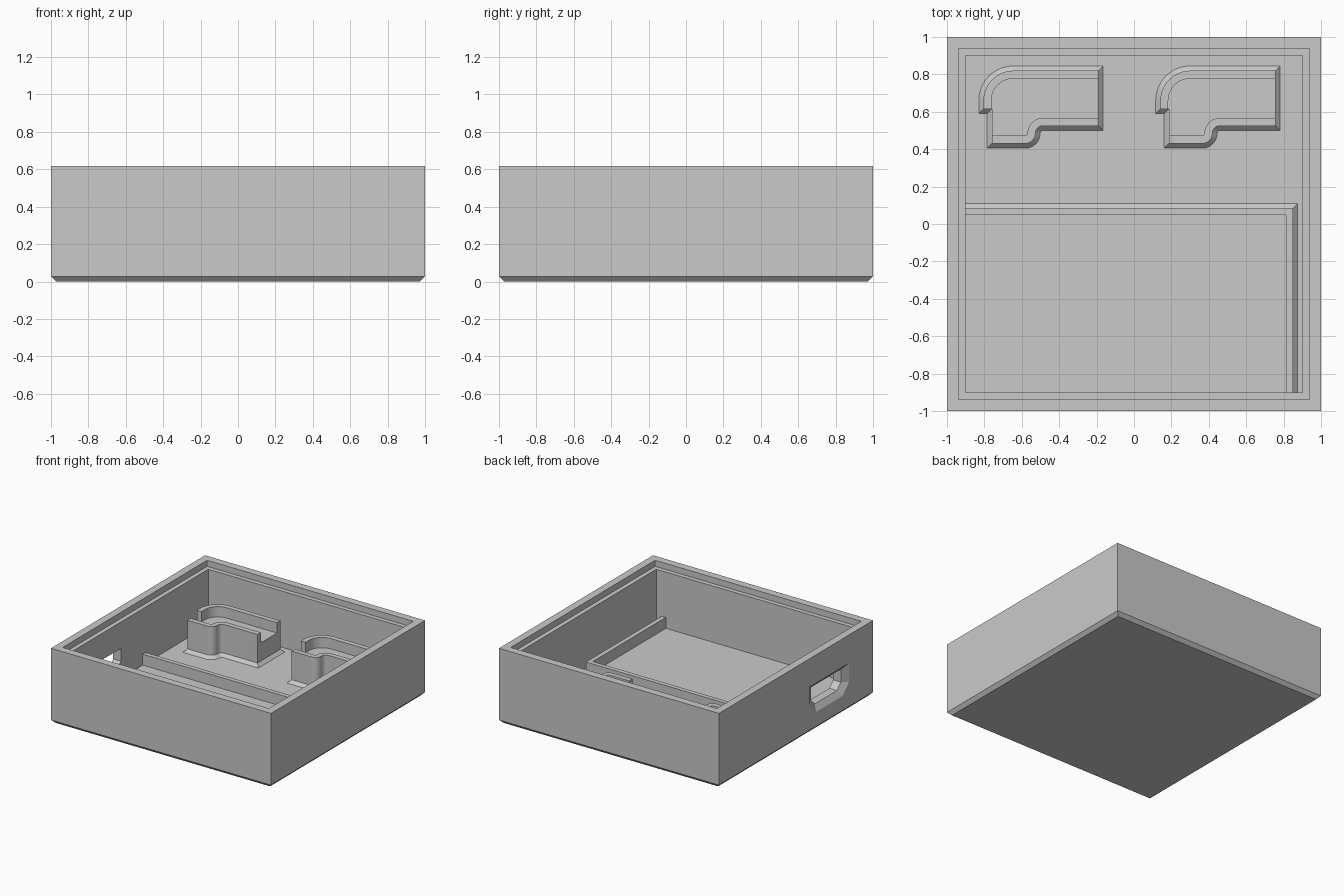
import bpy, bmesh, math
from mathutils import Vector

cube = bpy.data.objects.get("Cube")
if cube:
    bpy.data.objects.remove(cube, do_unlink=True)

grey = bpy.data.materials.new("plain grey")
grey.use_nodes = True
tone = (0.59, 0.59, 0.59, 1)
grey.diffuse_color = tone
grey.node_tree.nodes["Principled BSDF"].inputs["Base Color"].default_value = tone

FLOOR, FLARE, WALL = 0.105, 0.025, 0.042


def loft(name, rings):
    """Join rings of equal point count into one closed solid."""
    bm = bmesh.new()
    loops = [[bm.verts.new(p) for p in ring] for ring in rings]
    n = len(loops[0])
    for a, b in zip(loops, loops[1:]):
        for i in range(n):
            j = (i + 1) % n
            bm.faces.new((a[i], a[j], b[j], b[i]))
    bm.faces.new(loops[0][::-1])
    bm.faces.new(loops[-1])
    bmesh.ops.recalc_face_normals(bm, faces=bm.faces)
    mesh = bpy.data.meshes.new(name)
    bm.to_mesh(mesh)
    bm.free()
    mesh.materials.append(grey)
    ob = bpy.data.objects.new(name, mesh)
    bpy.context.collection.objects.link(ob)
    return ob


def smooth(ob):
    bpy.ops.object.select_all(action="DESELECT")
    ob.select_set(True)
    bpy.context.view_layer.objects.active = ob
    bpy.ops.object.shade_smooth_by_angle(angle=math.radians(30))


def at_z(points, z):
    return [(x, y, z) for x, y in points]


def square(r, z):
    return [(-r, -r, z), (r, -r, z), (r, r, z), (-r, r, z)]


def arc(cx, cy, r, start, end, steps=10):
    angles = [math.radians(start + (end - start) * i / steps) for i in range(steps + 1)]
    return [(cx + r * math.cos(a), cy + r * math.sin(a)) for a in angles]


def offset(path, d, closed=False):
    """Shift a path to its left by d with mitred corners."""
    pts, out = [Vector(p) for p in path], []
    n = len(pts)
    for i, p in enumerate(pts):
        before = (p - pts[i - 1]).normalized() if closed or i else None
        after = (pts[(i + 1) % n] - p).normalized() if closed or i < n - 1 else before
        before = before or after
        n1, n2 = Vector((-before.y, before.x)), Vector((-after.y, after.x))
        out.append(tuple(p + (n1 + n2) * d / (1 + n1.dot(n2))))
    return out


def strip(path, outer, inner):
    return offset(path, outer) + offset(path, -inner)[::-1]


# Tray: chamfered foot, outer wall, stepped rim and floor
tray = loft("tray", [square(r, z) for r, z in (
    (0.973, 0), (1, 0.028), (1, 0.617), (0.937, 0.617), (0.937, 0.567), (0.9, 0.567), (0.9, FLOOR))])


# Connector opening with a flared outer edge and clipped lower corners
def port(x, y0, y1, z0, z1, c):
    return [(x, y0, z1), (x, y0, z0 + c), (x, y0 + c, z0),
            (x, y1 - c, z0), (x, y1, z0 + c), (x, y1, z1)]


wide, narrow = (-0.69, -0.175, 0.147, 0.385, 0.085), (-0.625, -0.235, 0.195, 0.35, 0.05)
cutter = loft("port_cutter", [port(-1.1, *wide), port(-1, *wide),
                              port(-0.97, *narrow), port(-0.8, *narrow)])
cutter.hide_render = True
cut = tray.modifiers.new("port", "BOOLEAN")
cut.operation, cut.solver, cut.object = "DIFFERENCE", "EXACT", cutter
bpy.context.view_layer.objects.active = tray
bpy.ops.object.modifier_apply(modifier=cut.name)
bpy.data.objects.remove(cutter, do_unlink=True)

# Low L-shaped partition with a flared foot
edge = [(-0.9, 0.085), (0.85, 0.085), (0.85, -0.9)]
loft("partition", [at_z(strip(edge, d, 0.037), z) for d, z in (
    (FLARE, FLOOR - 0.01), (FLARE, FLOOR), (0, FLOOR + FLARE), (0, 0.195))])

# Two matching holders: raised block with a wall along each long side
back = [(-0.805, 0.615)] + arc(-0.645, 0.66, 0.16, 180, 90) + [(-0.19, 0.82)]
front = ([(-0.19, 0.525)] + arc(-0.487, 0.485, 0.04, 90, 180)
         + arc(-0.582, 0.485, 0.055, 0, -90)[1:] + [(-0.76, 0.43)])
outline = back + front + [(-0.76, 0.615)]

for side, dx in (("right", 0), ("left", 0.946)):
    parts = {
        "holder_block": [at_z(offset(outline, d, True), z) for d, z in (
            (FLARE, FLOOR - 0.01), (FLARE, FLOOR), (0, FLOOR + FLARE), (0, 0.28))],
        "holder_back_wall": [at_z(strip(back, 0, WALL), z) for z in (0.28, 0.365)],
        "holder_front_wall": [at_z(strip(front, 0, WALL), z) for z in (0.28, 0.365)],
    }
    for name, rings in parts.items():
        ob = loft(f"{side}_{name}", rings)
        ob.location.x = dx
        smooth(ob)
